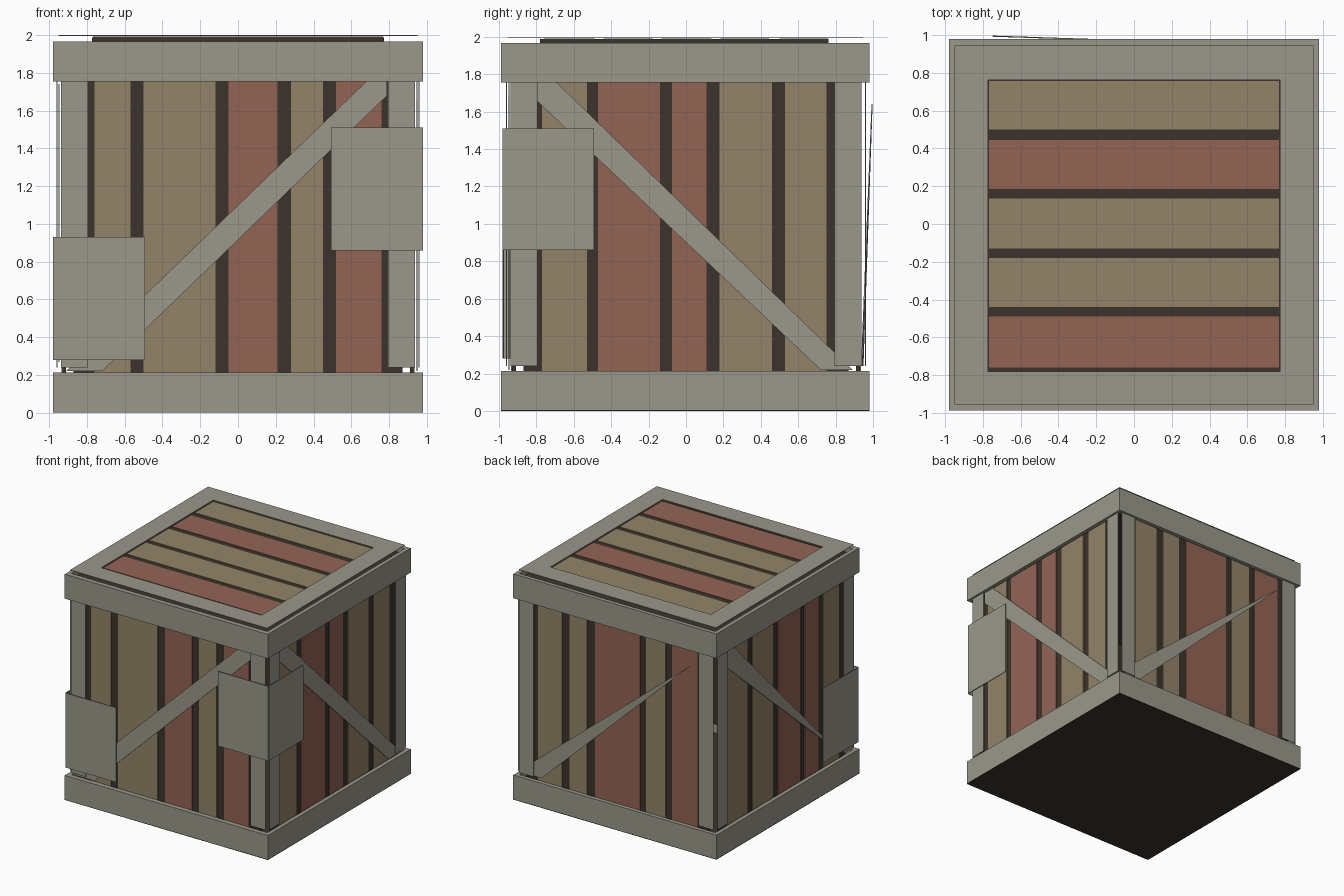
import bpy
from math import pi
from mathutils import Matrix

cube = bpy.data.objects.get("Cube")
if cube:
    bpy.data.objects.remove(cube, do_unlink=True)


def material(name, rgb):
    m = bpy.data.materials.new(name)
    m.use_nodes = True
    m.diffuse_color = (*rgb, 1)
    m.node_tree.nodes["Principled BSDF"].inputs["Base Color"].default_value = (*rgb, 1)
    return m


GREY = material("weathered grey", (.325, .316, .257))
TAN = material("tan wood", (.292, .231, .138))
RED = material("red wood", (.296, .127, .091))
DARK = material("dark gap", (.045, .034, .025))
PAINT = {"t": TAN, "r": RED}


def make(name, verts, faces, mat, turn=0):
    """Mesh built facing the front, then turned in quarter steps."""
    me = bpy.data.meshes.new(name)
    me.from_pydata(verts, [], faces)
    me.transform(Matrix.Rotation(turn * pi / 2, 4, "Z"))
    me.materials.append(mat)
    ob = bpy.data.objects.new(name, me)
    bpy.context.collection.objects.link(ob)
    return ob


def box(name, x, y, z, mat, turn=0):
    verts = [(a, b, c) for a in x for b in y for c in z]
    faces = [(0, 1, 3, 2), (4, 6, 7, 5), (0, 4, 5, 1),
             (2, 3, 7, 6), (0, 2, 6, 4), (1, 5, 7, 3)]
    return make(name, verts, faces, mat, turn)


def plate(name, outline, mat, turn, depth, slope=0, thick=.006):
    """Flat outline in (across, up), standing out from a side by depth."""
    n = len(outline)
    verts = [(u, -depth(u) if slope else -depth, z) for u, z in outline]
    verts += [(u, y + thick, z) for u, y, z in verts]
    faces = [tuple(range(n)), tuple(reversed(range(n, 2 * n)))]
    faces += [(i, i + n, (i + 1) % n + n, (i + 1) % n) for i in range(n)]
    return make(name, verts, faces, mat, turn)


def rect(u0, u1, z0, z1):
    return [(u0, z0), (u1, z0), (u1, z1), (u0, z1)]


# Boards of each side: (left edge, right edge, colour)
SIDES = {
    "front": [(-.76, -.57, "t"), (-.5, -.12, "t"), (-.05, .21, "r"),
              (.28, .45, "t"), (.52, .76, "r")],
    "left": [(-.77, -.53, "t"), (-.47, -.14, "r"), (-.075, .11, "r"),
             (.18, .46, "t"), (.53, .75, "t")],
    "back": [(-.77, -.54, "t"), (-.47, -.3, "t"), (-.22, .21, "r"),
             (.27, .46, "t"), (.52, .77, "r")],
    "right": [(-.77, -.49, "t"), (-.42, -.14, "t"), (-.07, .23, "r"),
              (.3, .49, "r"), (.55, .77, "t")],
}

for k, (side, boards) in enumerate(SIDES.items()):
    # Dark backing with boards laid on it
    box(side + "_backing", (-.87, .87), (-.93, -.91), (.1, 1.9), DARK, k)
    for i, (u0, u1, c) in enumerate(boards):
        plate(f"{side}_board_{i + 1}", rect(u0, u1, .12, 1.88), PAINT[c], k, .936)
    # Corner planks, stopping short of the corners
    for n, s in (("a", -1), ("b", 1)):
        plate(f"{side}_post_{n}", rect(*sorted((s * .795, s * .937)), .24, 1.8), GREY, k, .962)
    # Top and bottom rails
    reach = (-.98, .98)
    front = -.988 if k == 0 else -.98
    for n, z in (("bottom", (.004, .214)), ("top", (1.755, 1.967))):
        box(f"{side}_{n}_rail", reach, (front, -.945), z, GREY, k)

# Diagonal braces
plate("front_brace", [(-.91, .22), (-.72, .22), (.79, 1.68), (.79, 1.755), (.68, 1.755)],
      GREY, 0, .95)
plate("left_brace", [(-.8, 1.755), (-.8, 1.66), (.72, .22), (.89, .22), (-.69, 1.755)],
      GREY, 1, .95)
# Braces that lean outward and taper to a point
plate("back_brace", [(-.9, .24), (-.73, .24), (.75, 1.64), (-.8, .37)],
      GREY, 2, lambda u: .973 + .033 * u, slope=1)
plate("right_brace", [(-.8, 1.74), (-.8, 1.6), (.75, .27), (-.7, 1.74)],
      GREY, 3, .95)

# Corner guards, each wrapped around a corner in two halves per side
for name, k, s, z in (("front_upper", 0, 1, (.86, 1.51)), ("left_upper", 1, -1, (.86, 1.51)),
                      ("front_lower", 0, -1, (.28, .93)), ("right_lower", 3, 1, (.28, .93))):
    plate(name + "_guard_outer", rect(*sorted((s * .742, s * .975)), *z), GREY, k, .981)
    plate(name + "_guard_inner", rect(*sorted((s * .492, s * .742)), *z), GREY, k, .978)

# Underside and the deck under the lid
box("underside", (-.98, .98), (-.988, .98), (0, .006), DARK)
box("deck", (-.945, .945), (-.945, .945), (1.89, 1.92), DARK)

# Lid: a dark slab, its boards, and a grey border around them
box("lid_slab", (-.773, .773), (-.78, .763), (1.91, 1.988), DARK)
LID = [(-.76, -.49, "r"), (-.44, -.18, "t"), (-.13, .135, "t"), (.185, .445, "r"), (.5, .758, "t")]
for i, (y0, y1, c) in enumerate(LID):
    box(f"lid_board_{i + 1}", (-.768, .768), (y0, y1), (1.986, 1.992), PAINT[c])
for n, x, y in (("front", (-.95, .95), (-.955, -.78)), ("back", (-.95, .95), (.763, .945)),
                ("right", (-.95, -.773), (-.78, .763)), ("left", (.773, .95), (-.78, .763))):
    box(f"lid_border_{n}", x, y, (1.996, 2), GREY)
